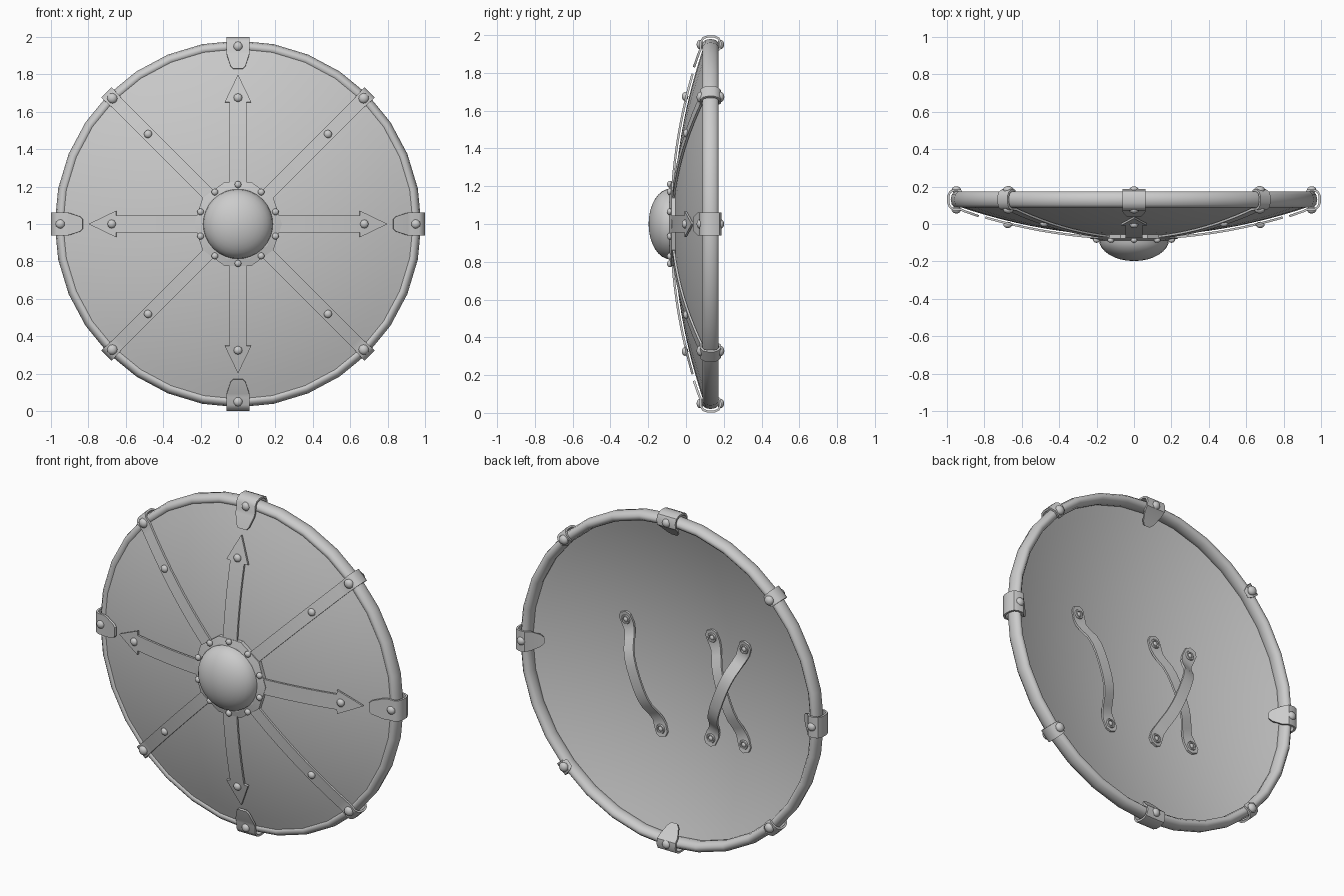
import bpy, bmesh
from math import sin, cos, pi, radians
from mathutils import Vector

if "Cube" in bpy.data.objects:
    bpy.data.objects.remove(bpy.data.objects["Cube"])

SHELL = 0.02


def dish(r):
    """y of the shield's front surface at radius r"""
    return -0.065 + 0.18 * r * r


def finish(name, bm, angle=35, thickness=0):
    bmesh.ops.remove_doubles(bm, verts=bm.verts, dist=0.0002)
    bmesh.ops.recalc_face_normals(bm, faces=bm.faces)
    mesh = bpy.data.meshes.new(name)
    bm.to_mesh(mesh)
    bm.free()
    ob = bpy.data.objects.new(name, mesh)
    bpy.context.collection.objects.link(ob)
    bpy.ops.object.select_all(action='DESELECT')
    bpy.context.view_layer.objects.active = ob
    ob.select_set(True)
    if thickness:
        mod = ob.modifiers.new("thickness", 'SOLIDIFY')
        mod.thickness, mod.offset = thickness, 0
        bpy.ops.object.modifier_apply(modifier=mod.name)
    bpy.ops.object.shade_smooth_by_angle(angle=radians(angle))
    return ob


def polar(a, r, y):
    return Vector((r * sin(a), y, 1 + r * cos(a)))


def lathe(name, profile, segs, phase=0.0, closed=True, angle=35):
    """Spin a (radius, y) profile about the shield's axis"""
    bm = bmesh.new()
    rings = [[bm.verts.new(polar(2 * pi * (i + phase) / segs, r, y)) for r, y in profile]
             for i in range(segs)]
    n = len(profile)
    for i in range(segs):
        a, b = rings[i], rings[(i + 1) % segs]
        for j in range(n if closed else n - 1):
            k = (j + 1) % n
            bm.faces.new((a[j], a[k], b[k], b[j]))
    return finish(name, bm, angle)


def ribbon(name, rows, thickness):
    """Strip through rows of (centre, half width vector)"""
    bm = bmesh.new()
    pairs = [(bm.verts.new(c - w), bm.verts.new(c + w)) for c, w in rows]
    for (a, b), (c, d) in zip(pairs, pairs[1:]):
        bm.faces.new((a, b, d, c))
    return finish(name, bm, 40, thickness)


def radial_ribbon(name, a, path, thickness=0.012):
    """Strip along direction a through (radius, y, half width)"""
    side = Vector((cos(a), 0, -sin(a)))
    return ribbon(name, [(polar(a, r, y), side * w) for r, y, w in path], thickness)


def rivet(name, pos, radius, depth=0.75):
    bm = bmesh.new()
    bmesh.ops.create_uvsphere(bm, u_segments=12, v_segments=8, radius=radius)
    for v in bm.verts:
        v.co = Vector((v.co.x, v.co.z * depth, v.co.y)) + Vector(pos)
    return finish(name, bm, 60)


# dished shield body
steps = [0.95 * i / 12 for i in range(13)]
lathe("shield_body", [(r, dish(r)) for r in steps] +
      [(r, dish(r) + SHELL) for r in reversed(steps)], 32)

# rounded rim
lathe("rim", [(0.95 + 0.03 * cos(t), 0.13 + 0.045 * sin(t))
              for t in [2 * pi * i / 10 for i in range(10)]], 32, angle=50)

# centre boss with riveted flange
lathe("boss_dome", [(0.187 * sin(t), -0.083 - 0.115 * cos(t))
                    for t in [pi / 2 * i / 8 for i in range(9)]], 32, closed=False)
lathe("boss_flange", [(0.0, -0.088), (0.195, -0.088), (0.235, -0.078), (0.235, -0.055), (0.0, -0.055)],
      10, phase=0.5, closed=False, angle=10)
for i in range(10):
    rivet("boss_rivet", polar(2 * pi * i / 10, 0.211, -0.087), 0.018)

for i in range(4):
    # arrow straps on the main axes
    a = i * pi / 2
    path = [(0.19 + 0.46 * k / 6, 0.045) for k in range(7)]
    path += [(0.652, 0.07), (0.72, 0.038), (0.795, 0.001)]
    radial_ribbon("arrow_strap", a, [(r, dish(r) - 0.014, w) for r, w in path])
    rivet("arrow_rivet", polar(a, 0.675, dish(0.675) - 0.022), 0.023)

    # tapered clips folded over the rim
    radial_ribbon("rim_clip", a, [
        (0.83, 0.042, 0.026), (0.845, 0.047, 0.04), (0.905, 0.068, 0.06), (0.925, 0.077, 0.061),
        (0.965, 0.078, 0.061), (0.985, 0.092, 0.061), (0.993, 0.115, 0.061), (0.993, 0.15, 0.061),
        (0.983, 0.172, 0.061), (0.96, 0.182, 0.061), (0.93, 0.18, 0.06), (0.91, 0.155, 0.056),
        (0.87, 0.118, 0.036), (0.855, 0.104, 0.018)])
    for y in (0.075, 0.183):
        rivet("clip_rivet", polar(a, 0.95, y), 0.025)

    # diagonal straps that wrap the rim
    a += pi / 4
    path = [(r, dish(r) - 0.01, 0.035) for r in [0.19 + 0.7 * k / 9 for k in range(10)]]
    path += [(0.925, 0.079, 0.036), (0.965, 0.08, 0.038), (0.982, 0.094, 0.038), (0.989, 0.115, 0.038),
             (0.989, 0.148, 0.038), (0.98, 0.168, 0.038), (0.96, 0.18, 0.037), (0.935, 0.178, 0.034),
             (0.918, 0.16, 0.022)]
    radial_ribbon("diagonal_strap", a, path)
    rivet("strap_rivet", polar(a, 0.68, dish(0.68) - 0.017), 0.022)
    for y in (0.077, 0.182):
        rivet("rim_rivet", polar(a, 0.95, y), 0.028)


# leather grips on the back: one single, two crossed
def grip(name, top, bottom, rise):
    p, q = Vector((top[0], 0, top[1])), Vector((bottom[0], 0, bottom[1]))
    d = (q - p).normalized()
    length = (q - p).length
    side = Vector((d.z, 0, -d.x))
    half = [(-0.045, 0.0, 0.018), (-0.025, 0.0, 0.038), (0.025, 0.0, 0.04), (0.06, 0.06, 0.034),
            (0.1, 0.3, 0.033), (0.15, 0.68, 0.033), (0.2, 0.88, 0.033), (0.25, 0.97, 0.033)]
    prof = half + [(length / 2, 1.0, 0.033)] + [(length - s, h, w) for s, h, w in reversed(half)]
    rows = []
    for s, h, w in prof:
        c = p + d * s
        c.y = dish(Vector((c.x, c.z - 1)).length) + SHELL + 0.008 + h * rise
        rows.append((c, side * w))
    ribbon(name, rows, 0.012)
    for end in (p, q):
        y = dish(Vector((end.x, end.z - 1)).length) + SHELL + 0.016
        bpy.ops.mesh.primitive_torus_add(major_segments=16, minor_segments=6, major_radius=0.021,
                                         minor_radius=0.007, location=(end.x, y, end.z),
                                         rotation=(pi / 2, 0, 0))
        bpy.context.object.name = name + "_washer"
        bpy.ops.object.shade_smooth_by_angle(angle=radians(60))
        rivet(name + "_stud", (end.x, y, end.z), 0.014, 0.6)


grip("hand_grip", (0.39, 1.21), (0.165, 0.62), 0.10)
grip("inner_arm_strap", (-0.16, 1.24), (-0.39, 0.68), 0.07)
grip("outer_arm_strap", (-0.385, 1.24), (-0.16, 0.65), 0.11)
